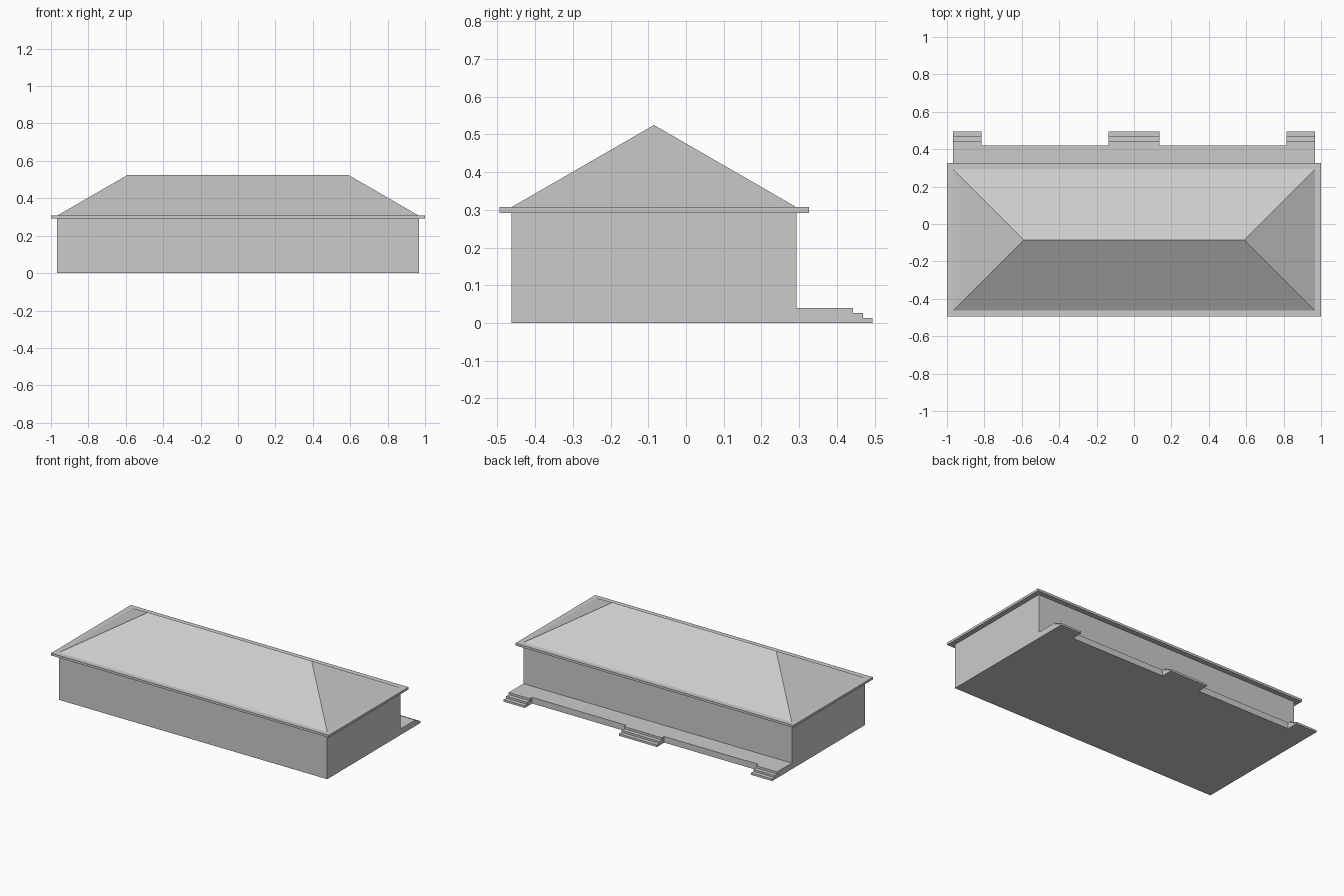
import bpy
import bmesh

cube = bpy.data.objects.get("Cube")
if cube:
    bpy.data.objects.remove(cube, do_unlink=True)

# Single plain grey
grey = bpy.data.materials.new("plain grey")
grey.use_nodes = True
colour = (0.6, 0.6, 0.6, 1)
grey.diffuse_color = colour
grey.node_tree.nodes["Principled BSDF"].inputs["Base Color"].default_value = colour

HALF_X = 0.967                  # half length of the walls
FRONT, BACK = -0.463, 0.293     # wall faces
DECK_EDGE, DECK_TOP = 0.42, 0.04
EAVE_LOW, EAVE_TOP = 0.292, 0.307


def add_mesh(name, verts, faces):
    bm = bmesh.new()
    points = [bm.verts.new(v) for v in verts]
    for face in faces:
        bm.faces.new([points[i] for i in face])
    bmesh.ops.recalc_face_normals(bm, faces=bm.faces)
    mesh = bpy.data.meshes.new(name)
    bm.to_mesh(mesh)
    bm.free()
    mesh.materials.append(grey)
    obj = bpy.data.objects.new(name, mesh)
    bpy.context.collection.objects.link(obj)
    return obj


def add_box(name, x, y, z):
    verts = [(a, b, c) for a in x for b in y for c in z]
    return add_mesh(name, verts, [(0, 1, 3, 2), (4, 6, 7, 5), (0, 4, 5, 1),
                                  (2, 3, 7, 6), (0, 2, 6, 4), (1, 5, 7, 3)])


def add_steps(name, x0, x1):
    # Stair profile in y and z, extruded along x
    profile = [(DECK_EDGE, 0), (0.495, 0), (0.495, 0.013), (0.469, 0.013),
               (0.469, 0.026), (0.443, 0.026), (0.443, DECK_TOP),
               (DECK_EDGE, DECK_TOP)]
    n = len(profile)
    verts = [(x, y, z) for x in (x0, x1) for y, z in profile]
    sides = [(i, (i + 1) % n, (i + 1) % n + n, i + n) for i in range(n)]
    add_mesh(name, verts, sides + [tuple(range(n)), tuple(range(n, 2 * n))])


# Main block and raised deck behind it
add_box("walls", (-HALF_X, HALF_X), (FRONT, BACK), (0, EAVE_LOW))
add_box("deck", (-HALF_X, HALF_X), (BACK, DECK_EDGE), (0, DECK_TOP))

# Three flights of steps
add_steps("right_steps", -HALF_X, -0.815)
add_steps("middle_steps", -0.137, 0.137)
add_steps("left_steps", 0.815, HALF_X)

# Overhanging eave slab
add_box("eaves", (-1, 1), (-0.495, 0.326), (EAVE_LOW, EAVE_TOP))

# Hipped roof
mid = (FRONT + BACK) / 2
base = [(-HALF_X, FRONT), (HALF_X, FRONT), (HALF_X, BACK), (-HALF_X, BACK)]
roof = [(x, y, EAVE_TOP) for x, y in base]
roof += [(-0.59, mid, 0.525), (0.59, mid, 0.525)]
add_mesh("hip_roof", roof, [(0, 1, 5, 4), (1, 2, 5), (2, 3, 4, 5),
                            (3, 0, 4), (0, 3, 2, 1)])
